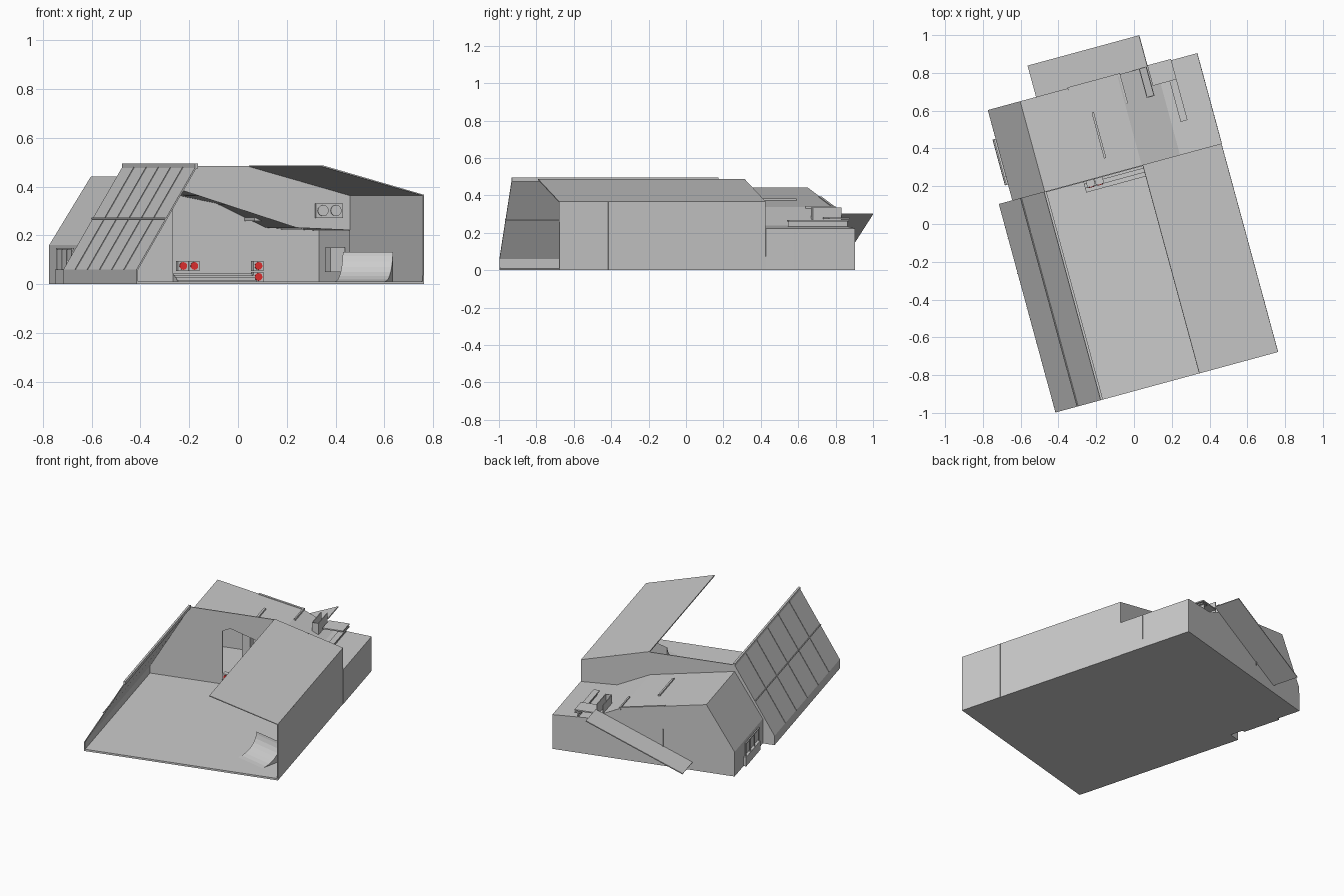
import bpy, bmesh, math
from mathutils import Matrix, Vector

if "Cube" in bpy.data.objects:
    bpy.data.objects.remove(bpy.data.objects["Cube"])

# Everything is laid out square, then turned about z
TURN = Matrix.Rotation(math.radians(15.2), 4, 'Z')


def mesh_object(name, verts, faces, mat=None, xf=TURN):
    me = bpy.data.meshes.new(name)
    me.from_pydata(verts, [], faces)
    bm = bmesh.new()
    bm.from_mesh(me)
    bmesh.ops.recalc_face_normals(bm, faces=bm.faces)
    bm.to_mesh(me)
    bm.free()
    ob = bpy.data.objects.new(name, me)
    bpy.context.collection.objects.link(ob)
    ob.matrix_world = xf
    if mat:
        me.materials.append(mat)
    return ob


def prism(name, prof, y0, y1, mat=None, xf=TURN):
    """Closed x,z profile extruded along y."""
    n = len(prof)
    v = [(x, y, z) for y in (y0, y1) for x, z in prof]
    f = [tuple(range(n)), tuple(range(2 * n - 1, n - 1, -1))]
    f += [(i, (i + 1) % n, (i + 1) % n + n, i + n) for i in range(n)]
    return mesh_object(name, v, f, mat, xf)


def box(name, x0, x1, y0, y1, z0, z1, mat=None):
    return prism(name, [(x0, z0), (x1, z0), (x1, z1), (x0, z1)], y0, y1, mat)


def sheet(name, prof, y0, y1, t=0.006):
    """Open x,z profile extruded along y as a thin folded plate."""
    n = len(prof)
    v = [(x, y, z) for y in (y0, y1) for x, z in prof]
    ob = mesh_object(name, v, [(i, i + 1, i + 1 + n, i + n) for i in range(n - 1)])
    m = ob.modifiers.new("thickness", 'SOLIDIFY')
    m.thickness = t
    m.offset = 0
    return ob


def disc(name, x, y, z, r, depth, mat=None):
    ring = [(x + r * math.cos(a * math.pi / 6), z + r * math.sin(a * math.pi / 6)) for a in range(12)]
    return prism(name, ring, y - depth, y, mat)


red = bpy.data.materials.new("red_light")
red.diffuse_color = (0.8, 0.03, 0.03, 1)
red.use_nodes = True
red.node_tree.nodes["Principled BSDF"].inputs["Base Color"].default_value = red.diffuse_color

F, M, B = -0.854, 0.29, 0.785   # front, bulkhead and back positions

# Floor slabs
box("hangar_floor", -0.662, 0.558, F, M, 0.0, 0.012)
box("rear_floor", -0.586, 0.558, M, B, 0.0, 0.012)

# Slanted left wall with kerb, top flange and seams
sheet("left_wall", [(-0.66, 0.0), (-0.66, 0.06), (-0.41, 0.48)], F, M)
box("left_wall_flange", -0.415, -0.402, F, M, 0.475, 0.495)
for i in range(1, 6):
    y = F + (M - F) * i / 6
    sheet("left_wall_seam", [(-0.663, 0.06), (-0.413, 0.48)], y - 0.002, y + 0.002)
sheet("left_wall_long_seam", [(-0.541, 0.265), (-0.538, 0.27)], F, M, 0.012)

# Right wall and sloped half roof
sheet("right_wall_and_roof", [(0.556, 0.0), (0.556, 0.365), (0.126, 0.485)], F, M)
for y, h in ((-0.58, 0.365), (0.45, 0.22)):
    box("right_wall_seam", 0.556, 0.561, y - 0.003, y + 0.003, 0.0, h)

# Bulkhead with wide slanted opening
prism("bulkhead", [(-0.66, 0), (-0.66, 0.06), (-0.407, 0.485), (0.126, 0.485),
                   (0.558, 0.365), (0.558, 0.222), (0.326, 0.232),
                   (-0.15, 0.382), (-0.2, 0.36), (-0.2, 0)], M - 0.006, M)

# Rear block: folded roof skin and back wall
skin = [(-0.586, 0.0), (-0.586, 0.16), (-0.41, 0.44), (0.12, 0.335),
        (0.33, 0.235), (0.558, 0.222), (0.558, 0.0)]
sheet("rear_skin", skin, M, B)
prism("rear_wall", skin, B - 0.006, B)
prism("rear_roof_bar", [(-0.062, 0.365), (-0.05, 0.362), (-0.05, 0.382), (-0.062, 0.384)], 0.376, 0.627)
sheet("rear_roof_seam", [(-0.15, 0.392), (0.13, 0.337)], 0.775, 0.79)
box("rear_roof_kerb", 0.128, 0.137, 0.626, 0.79, 0.325, 0.342)
box("rear_wall_rib", -0.14, -0.134, B, B + 0.005, 0.1, 0.24)

# Outside ramp along the back with landing and walkway
sheet("rear_ramp", [(0.288, 0.3), (-0.323, 0.05)], B, 0.957)
box("ramp_landing", 0.288, 0.418, 0.68, 0.792, 0.275, 0.283)
box("roof_walkway", 0.38, 0.418, 0.457, 0.79, 0.26, 0.268)
for x in (0.24, 0.278):
    box("stair_kerb", x, x + 0.005, 0.63, 0.785, 0.26, 0.335)
box("stair_kerb_end", 0.24, 0.283, 0.626, 0.631, 0.26, 0.335)
box("walkway_support", 0.395, 0.403, 0.457, 0.785, 0.225, 0.262)

# Side platform with posts on the left of the rear block
box("side_platform", -0.606, -0.586, 0.376, 0.628, 0.0, 0.06)
for i in range(4):
    y = 0.385 + i * 0.077
    box("side_post", -0.603, -0.597, y, y + 0.006, 0.06, 0.145)
box("side_rail", -0.604, -0.596, 0.38, 0.625, 0.143, 0.149)

# Entry steps and red lights in front of the opening
for i in range(4):
    box("entry_step", -0.2, 0.136, 0.205 + i * 0.022, 0.227 + i * 0.022, 0.01, 0.018 + i * 0.009)
for x, z in ((-0.165, 0.075), (-0.118, 0.075), (0.155, 0.075), (0.155, 0.03)):
    box("light_housing", x - 0.022, x + 0.022, 0.25, 0.285, z - 0.021, z + 0.021)
    disc("red_light", x, 0.25, z, 0.016, 0.004, red)

# Twin lamps on the bulkhead
box("lamp_panel", 0.405, 0.52, 0.272, M - 0.005, 0.272, 0.332)
for x in (0.435, 0.49):
    disc("lamp", x, 0.272, 0.302, 0.023, 0.006)
box("bulkhead_groove_strip", 0.338, 0.342, 0.28, 0.285, 0.34, 0.43)

# Crates inside the rear block
box("crate", 0.49, 0.552, 0.36, 0.44, 0.05, 0.15)
box("inner_pillar", -0.19, -0.14, 0.6, 0.66, 0.0, 0.3)

# Curved deflector by the front right corner
arc = [(-0.15 + 0.15 * math.sin(t * math.pi / 16), 0.142 - 0.13 * math.cos(t * math.pi / 16)) for t in range(9)]
arc = [(d, min(z, 0.132)) for d, z in arc] + [(0.0, 0.011)]
place = (Matrix.Translation((0.43, -0.42, 0)) @ Matrix.Rotation(math.radians(78), 4, 'Z'))
prism("curved_deflector", arc, -0.21, 0.0, None, place)
